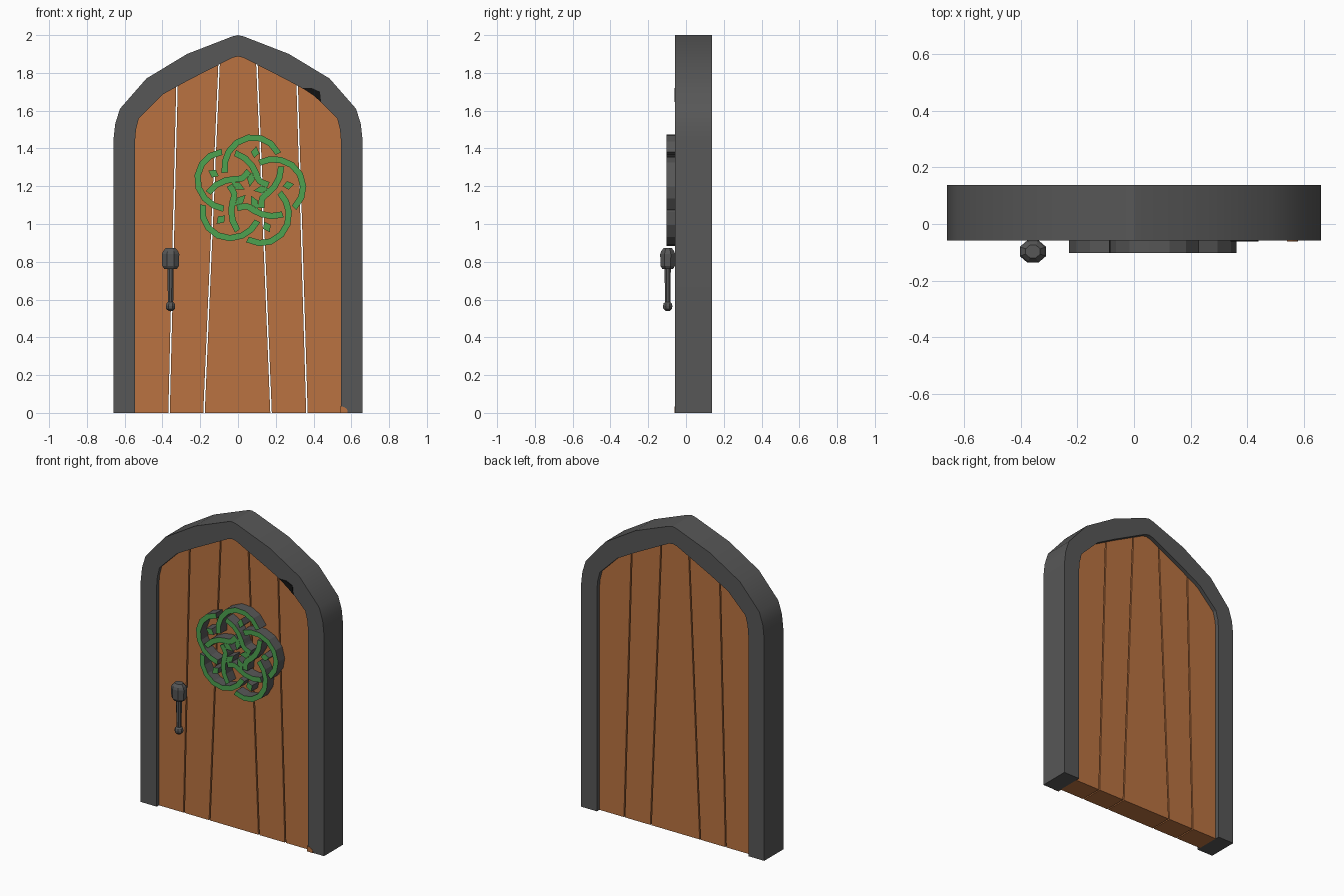
import bpy, bmesh, math
from mathutils import Vector

if "Cube" in bpy.data.objects:
    bpy.data.objects.remove(bpy.data.objects["Cube"])


def material(name, rgb):
    m = bpy.data.materials.new(name)
    m.diffuse_color = (*rgb, 1)
    m.use_nodes = True
    m.node_tree.nodes["Principled BSDF"].inputs["Base Color"].default_value = m.diffuse_color
    return m


STONE = material("dark_grey", (0.095, 0.095, 0.095))
WOOD = material("orange_wood", (0.49, 0.17, 0.052))
GREEN = material("green", (0.075, 0.36, 0.08))
BLACK = material("black", (0.006, 0.006, 0.006))


def finish(bm, name, mats, smooth=None):
    bmesh.ops.recalc_face_normals(bm, faces=bm.faces[:])
    me = bpy.data.meshes.new(name)
    bm.to_mesh(me)
    bm.free()
    ob = bpy.data.objects.new(name, me)
    bpy.context.collection.objects.link(ob)
    for m in mats:
        me.materials.append(m)
    if smooth:
        bpy.ops.object.select_all(action='DESELECT')
        bpy.context.view_layer.objects.active = ob
        ob.select_set(True)
        bpy.ops.object.shade_smooth_by_angle(angle=math.radians(smooth))
    return ob


def prism(bm, pts, y0, y1):
    """Extrude an x-z outline from y0 (front) to y1 (back)."""
    f = [bm.verts.new((x, y0, z)) for x, z in pts]
    b = [bm.verts.new((x, y1, z)) for x, z in pts]
    bm.faces.new(f)
    bm.faces.new(b[::-1])
    for i in range(len(pts)):
        j = (i + 1) % len(pts)
        bm.faces.new((f[j], f[i], b[i], b[j]))


def mirrored(half):
    return half + [(-x, z) for x, z in half[-2::-1]]


OUTER = mirrored([(.66, 0), (.66, 1.44), (.65, 1.53), (.625, 1.61), (.485, 1.77),
                  (.27, 1.90), (.03, 1.993), (0, 2)])
INNER = mirrored([(.545, 0), (.545, 1.44), (.54, 1.5), (.525, 1.56), (.40, 1.685),
                  (.27, 1.757), (.03, 1.88), (0, 1.887)])

# arched stone frame
bm = bmesh.new()
prism(bm, OUTER + INNER[::-1], -.058, .138)
finish(bm, "arch_frame", [STONE], 25)

# door planks: arch outline split by slanted see-through gaps
gaps = [(-.365, -.32), (-.18, -.10), (.175, .10), (.365, .31)]  # x at z=0, x at z=1.85
G = .004
for i in range(5):
    bm = bmesh.new()
    prism(bm, INNER, -.035, .112)
    for k, s in ((i - 1, 1), (i, -1)):
        if 0 <= k < 4:
            a, b = gaps[k]
            n = Vector((1.85, 0, a - b)).normalized() * s
            geom = bm.verts[:] + bm.edges[:] + bm.faces[:]
            cut = bmesh.ops.bisect_plane(bm, geom=geom, plane_co=(a + s * G, 0, 0),
                                         plane_no=n, clear_inner=True)
            edges = [e for e in cut["geom_cut"] if isinstance(e, bmesh.types.BMEdge)]
            bmesh.ops.holes_fill(bm, edges=edges)
    finish(bm, f"door_plank_{i + 1}", [WOOD])

# plank corner poking through the frame
bm = bmesh.new()
prism(bm, [(.54, 0), (.58, 0), (.578, .02), (.56, .032), (.54, .034)], -.061, .05)
finish(bm, "plank_corner", [WOOD])

# dark chip on the frame
bm = bmesh.new()
prism(bm, [(.34, 1.72), (.39, 1.72), (.434, 1.70), (.44, 1.645), (.40, 1.68)], -.062, -.05)
finish(bm, "frame_chip", [BLACK])

# interlaced knot ornament: one closed strand winding three times with five lobes
CX, CZ, PH = .058, 1.172, math.radians(81)
N, W, GAP = 900, .0165, .034


def polar(r, a):
    return Vector((CX + r * math.cos(a + PH), CZ + r * math.sin(a + PH)))


def strand(i):
    t = i / N * 6 * math.pi
    return polar(.184 + .105 * math.cos(5 * t / 3), t)


pts = [strand(i) for i in range(N)]
# crossings: pairs of distant samples at the same angle that swap radius order
hits = []
rad = [(p - Vector((CX, CZ))).length for p in pts]
for i in range(N):
    for w in (1, 2):
        j = (i + w * N // 3) % N
        i2, j2 = (i + 1) % N, (j + 1) % N
        d0, d1 = rad[i] - rad[j], rad[i2] - rad[j2]
        if (d0 > 1e-9) != (d1 > 1e-9):
            hits.append(i)
hits.sort()
under = hits[1::2]


def removed(i):
    return any(min((i - u) % N, (u - i) % N) < 40 and (pts[i] - pts[u]).length < GAP
               for u in under)


keep = [not removed(i) for i in range(N)]
start = keep.index(False)
runs, cur = [], []
for k in range(start, start + N + 1):
    if keep[k % N]:
        cur.append(k % N)
    elif cur:
        runs.append(cur)
        cur = []

bm = bmesh.new()
for run in runs:
    n = max(2, round(len(run) / 11))
    idx = [run[round(q * (len(run) - 1) / n)] for q in range(n + 1)]
    left, right = [], []
    for i in idx:
        d = (pts[(i + 1) % N] - pts[i - 1]).normalized() * W
        left.append(pts[i] + Vector((-d.y, d.x)))
        right.append(pts[i] - Vector((-d.y, d.x)))
    prism(bm, left + right[::-1], -.103, -.03)
# inner petals and small diamonds
for k in range(5):
    a = k * math.tau / 5
    prism(bm, [polar(.025, a), polar(.07, a - .3), polar(.105, a), polar(.07, a + .3)], -.103, -.03)
    prism(bm, [polar(.18, a), polar(.21, a - .11), polar(.242, a), polar(.21, a + .11)], -.103, -.03)
bmesh.ops.recalc_face_normals(bm, faces=bm.faces[:])
for f in bm.faces:
    f.material_index = 1 if f.normal.y < -.5 else 0
finish(bm, "knot_ornament", [STONE, GREEN])


def lathe(name, rings, x, y, sides=8):
    """Stack of rings (radius, z) closed at both ends."""
    bm = bmesh.new()
    rows = []
    for r, z in rings:
        rows.append([bm.verts.new((x + r * math.cos((k + .5) * math.tau / sides),
                                   y + r * math.sin((k + .5) * math.tau / sides), z))
                     for k in range(sides)])
    for a, b in zip(rows, rows[1:]):
        for k in range(sides):
            j = (k + 1) % sides
            bm.faces.new((a[k], a[j], b[j], b[k]))
    bm.faces.new(rows[0][::-1])
    bm.faces.new(rows[-1])
    return finish(bm, name, [STONE])


# door handle: faceted head, thin shaft, end ball, fixing stub
HX, HY = -.357, -.097
lathe("handle_head", [(.036, .762), (.048, .778), (.05, .84), (.044, .855), (.028, .872)], HX, HY).scale = (1, 1, 1)
lathe("handle_shaft", [(.015, .57), (.018, .77)], HX, HY)
lathe("handle_ball", [(.012, .54), (.025, .551), (.027, .566), (.023, .58), (.012, .59)], HX, HY)
bm = bmesh.new()
prism(bm, [(HX - .015, .80), (HX + .015, .80), (HX + .015, .83), (HX - .015, .83)], -.08, -.03)
finish(bm, "handle_stub", [STONE])
for ob in bpy.data.objects:
    if ob.name == "handle_head":  # flatten slightly front to back
        for v in ob.data.vertices:
            v.co.y = HY + (v.co.y - HY) * .86
